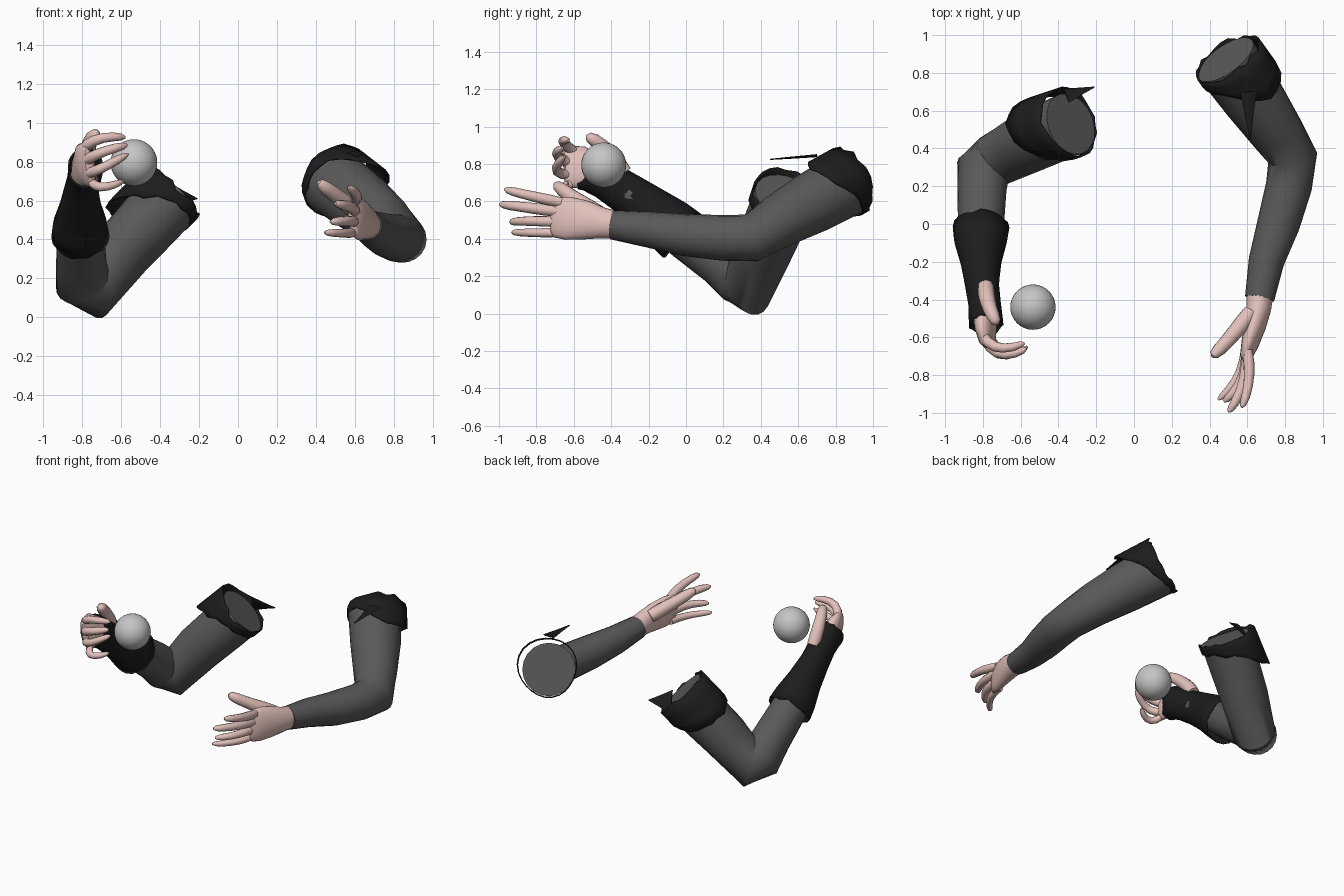
import bpy, bmesh, math, random
from mathutils import Vector as V

random.seed(4)
if "Cube" in bpy.data.objects:
    bpy.data.objects.remove(bpy.data.objects["Cube"])


def material(name, r, g, b):
    m = bpy.data.materials.new(name)
    m.use_nodes = True
    m.diffuse_color = (r, g, b, 1)
    m.node_tree.nodes["Principled BSDF"].inputs["Base Color"].default_value = (r, g, b, 1)
    return m


SKIN = material("skin", 0.76, 0.53, 0.49)
GREY = material("grey fabric", 0.10, 0.10, 0.10)
BLACK = material("black fabric", 0.012, 0.012, 0.012)
PALE = material("pale ball", 0.56, 0.56, 0.56)


def finish(bm, name, mat, angle=50):
    bmesh.ops.recalc_face_normals(bm, faces=bm.faces)
    mesh = bpy.data.meshes.new(name)
    bm.to_mesh(mesh)
    bm.free()
    mesh.materials.append(mat)
    ob = bpy.data.objects.new(name, mesh)
    bpy.context.collection.objects.link(ob)
    bpy.ops.object.select_all(action="DESELECT")
    ob.select_set(True)
    bpy.context.view_layer.objects.active = ob
    bpy.ops.object.shade_smooth_by_angle(angle=math.radians(angle))
    return ob


def thicken(ob, amount=0.008):
    mod = ob.modifiers.new("cloth thickness", "SOLIDIFY")
    mod.thickness = amount


def bridge(bm, rings):
    n = len(rings[0])
    for a, b in zip(rings, rings[1:]):
        for i in range(n):
            bm.faces.new((a[i], a[(i + 1) % n], b[(i + 1) % n], b[i]))


def loft(name, stations, side, mat, sides=20, caps=True, jag=0.0):
    """Tube through (point, side radius, other radius), mitred at bends."""
    bm = bmesh.new()
    pts = [V(s[0]) for s in stations]
    rings = []
    for i, (_, ra, rb) in enumerate(stations):
        t1 = (pts[i] - pts[i - 1]).normalized() if i else None
        t2 = (pts[i + 1] - pts[i]).normalized() if i + 1 < len(pts) else t1
        t1 = t1 or t2
        t = (t1 + t2).normalized()
        bend = t2 - t1
        bend = bend.normalized() if bend.length > 0.01 else V((0, 0, 0))
        stretch = min(1 / max(t.dot(t1), 0.5), 1.4) - 1
        u = V(side)
        u = (u - t * u.dot(t)).normalized()
        v = t.cross(u)
        ring = []
        for k in range(sides):
            a = math.tau * k / sides
            off = u * (ra * math.cos(a)) + v * (rb * math.sin(a))
            off += bend * off.dot(bend) * stretch
            if jag and i in (0, len(pts) - 1):
                off += t * random.uniform(-jag, jag)
            ring.append(bm.verts.new(pts[i] + off))
        rings.append(ring)
    bridge(bm, rings)
    if caps:
        bm.faces.new(rings[0])
        bm.faces.new(rings[-1])
    return finish(bm, name, mat)


def finger(name, root, knuckle, tip, r):
    """Tapered curved digit with a rounded tip."""
    a, b, c = V(root), V(knuckle), V(tip)
    shape = ((0, 1), (.2, 1.05), (.4, 1), (.6, .92), (.8, .85), (.94, .65), (1, .25))
    st = [(a * (1 - t) ** 2 + b * 2 * t * (1 - t) + c * t * t, r * s, r * s) for t, s in shape]
    side = (b - a).cross(c - b)
    return loft(name, st, side, SKIN, sides=10)


def torn_sleeve(name, end, axis, long_dir, r, short, long, flare, sharp):
    """Loose ragged ring, longer and wider towards long_dir."""
    bm = bmesh.new()
    n = V(axis).normalized()
    u = V(long_dir)
    u = (u - n * u.dot(n)).normalized()
    v = n.cross(u)
    count = 24
    lengths = [random.uniform(-.015, .015) for _ in range(count)]
    rim = [random.uniform(-.01, .02) for _ in range(count)]
    rings = []
    for t in (0, .35, .7, 1):
        ring = []
        for i in range(count):
            a = math.tau * i / count
            k = (1 + math.cos(a)) / 2
            reach = short + (long - short) * k ** sharp + lengths[i]
            down = t * reach - (1 - t) * rim[i]
            rad = r * (1 + flare * k ** 1.4) + .006 * math.sin(3 * a)
            ring.append(bm.verts.new(V(end) - n * down + (u * math.cos(a) + v * math.sin(a)) * rad))
        rings.append(ring)
    bridge(bm, rings)
    thicken(finish(bm, name, BLACK))


def rag(name, base, tip, width, side):
    """Flat pointed scrap of cloth."""
    a, b = V(base), V(tip)
    loft(name, [(a, width, .008), (a.lerp(b, .5), width * .5, .006), (b, .003, .003)],
         side, BLACK, sides=8)


# Left arm, reaching forward
left_end = (.485, .87, .70)
loft("left_arm_sleeve", [
    ((.665, -.395, .475), .078, .078), ((.70, -.2, .45), .096, .094),
    ((.765, 0, .42), .113, .113), ((.82, .2, .405), .122, .122),
    ((.84, .35, .405), .125, .125), ((.76, .48, .485), .142, .142),
    ((.63, .67, .59), .165, .165), (left_end, .175, .175)], (0, 0, 1), GREY)
torn_sleeve("left_torn_sleeve", left_end, (-.53, .74, .41), (.68, .1, .78), .18, .025, .25, .2, 2.6)
rag("left_sleeve_scrap", (.605, .70, .845), (.615, .45, .825), .045, (1, 0, 0))

# Left hand, open with fingers spread
loft("left_palm", [
    ((.667, -.37, .473), .074, .072), ((.66, -.45, .485), .084, .066),
    ((.64, -.54, .50), .105, .058), ((.615, -.63, .51), .116, .046),
    ((.595, -.70, .515), .108, .032), ((.59, -.72, .515), .08, .02)],
    (-.12, 0, 1), SKIN)
finger("left_thumb", (.615, -.47, .54), (.52, -.60, .61), (.415, -.70, .695), .043)
for label, root, mid, tip, r in (
        ("index", (.60, -.67, .595), (.63, -.84, .63), (.57, -.97, .665), .028),
        ("middle", (.60, -.67, .545), (.60, -.87, .57), (.50, -.995, .585), .029),
        ("ring", (.595, -.67, .49), (.60, -.85, .50), (.475, -.94, .49), .027),
        ("little", (.59, -.66, .435), (.58, -.82, .43), (.445, -.93, .435), .024)):
    finger("left_" + label + "_finger", root, mid, tip, r)

# Right arm, bent upward
right_end = (-.335, .53, .625)
loft("right_arm_sleeve", [
    (right_end, .168, .168), ((-.45, .48, .50), .166, .166),
    ((-.60, .41, .335), .158, .158), ((-.74, .335, .16), .142, .142),
    ((-.80, .28, .19), .138, .138), ((-.805, .18, .28), .13, .13),
    ((-.81, 0, .41), .122, .122),
    ((-.805, -.2, .56), .1, .1), ((-.79, -.4, .70), .07, .07)], (0, 1, .3), GREY)
torn_sleeve("right_torn_sleeve", right_end, (.68, .23, .70), (-.6, .5, .5), .178, .05, .28, .2, 1.4)
rag("right_sleeve_scrap", (-.36, .68, .62), (-.21, .725, .61), .08, (-.5, -.5, .6))

# Right gauntlet with flared end
thicken(loft("right_gauntlet", [
    ((-.81, -.025, .42), .15, .155), ((-.812, -.09, .475), .14, .148),
    ((-.81, -.2, .56), .109, .128), ((-.805, -.32, .645), .09, .113),
    ((-.79, -.43, .715), .086, .105), ((-.785, -.50, .755), .09, .108),
    ((-.783, -.535, .772), .092, .115)],
    (1, 0, 0), BLACK, caps=False, jag=.012))

# Right hand, curled around the ball
loft("right_palm", [
    ((-.79, -.40, .71), .085, .07), ((-.79, -.49, .755), .098, .062),
    ((-.785, -.56, .782), .115, .052), ((-.775, -.62, .785), .115, .04),
    ((-.765, -.65, .785), .085, .02)], (-.25, .3, .9), SKIN)
finger("right_thumb", (-.785, -.33, .755), (-.785, -.42, .90), (-.725, -.53, .95), .042)
for label, root, mid, tip, r in (
        ("index", (-.80, -.59, .86), (-.74, -.70, .94), (-.58, -.63, .925), .027),
        ("middle", (-.785, -.61, .80), (-.73, -.74, .85), (-.57, -.66, .885), .028),
        ("ring", (-.77, -.62, .74), (-.72, -.75, .75), (-.565, -.65, .84), .026),
        ("little", (-.75, -.62, .69), (-.71, -.72, .645), (-.59, -.63, .70), .023)):
    finger("right_" + label + "_finger", root, mid, tip, r)

# Floating ball
bm = bmesh.new()
bmesh.ops.create_uvsphere(bm, u_segments=32, v_segments=20, radius=.12)
bmesh.ops.translate(bm, verts=bm.verts, vec=(-.535, -.44, .795))
finish(bm, "ball", PALE)
